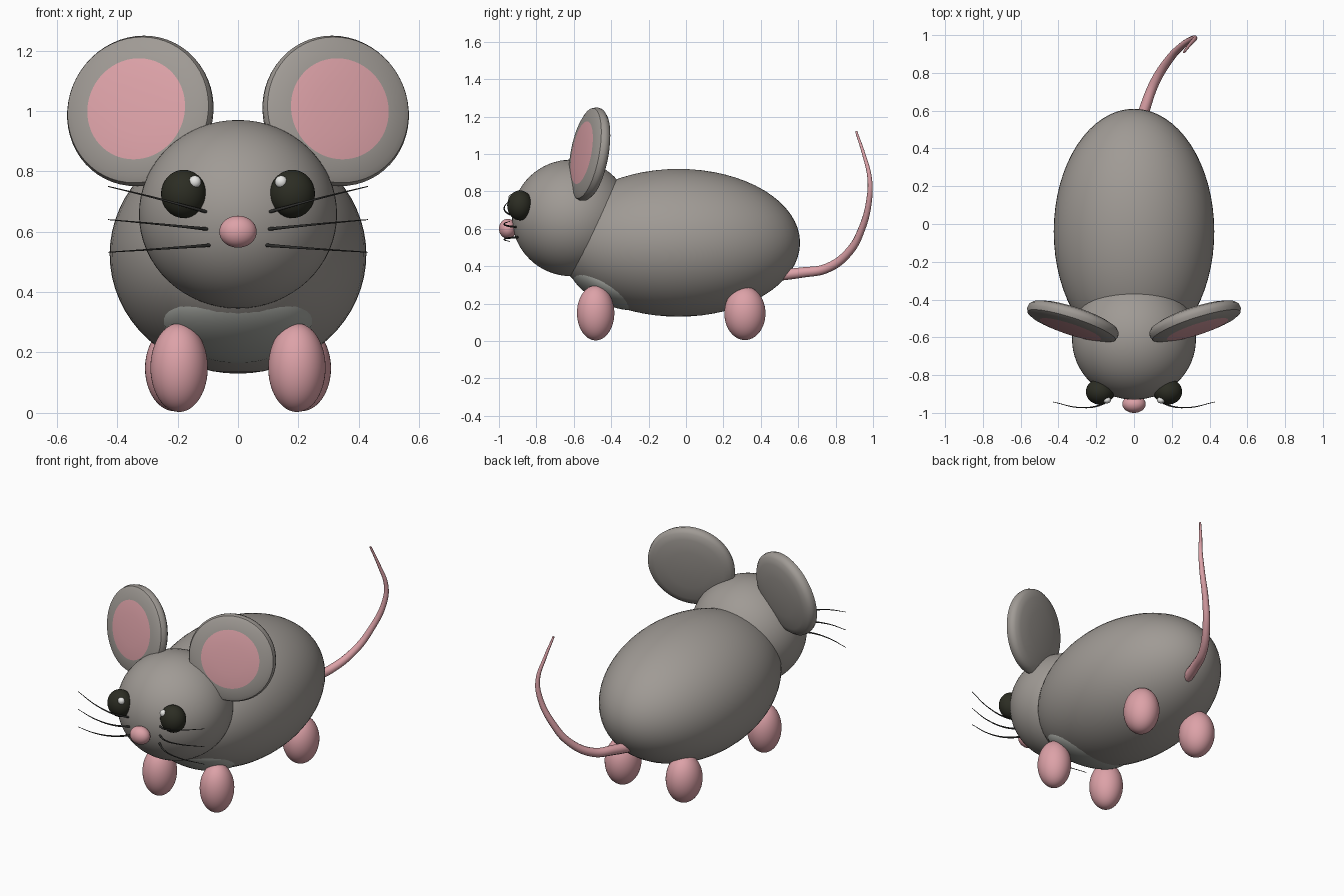
import bpy
import bmesh
from math import radians, hypot, pi
from mathutils import Matrix, Vector

cube = bpy.data.objects.get("Cube")
if cube:
    bpy.data.objects.remove(cube, do_unlink=True)


def material(name, rgb, rough=0.6):
    mat = bpy.data.materials.new(name)
    mat.use_nodes = True
    mat.diffuse_color = (*rgb, 1)
    node = mat.node_tree.nodes["Principled BSDF"]
    node.inputs["Base Color"].default_value = (*rgb, 1)
    node.inputs["Roughness"].default_value = rough
    return mat


GREY = material("grey fur", (0.35, 0.325, 0.30))
BELLY = material("pale belly fur", (0.39, 0.40, 0.37))
PINK = material("pink skin", (0.72, 0.36, 0.39))
BLACK = material("eye black", (0.025, 0.026, 0.017))
WHITE = material("eye glint", (0.8, 0.8, 0.78))
DARK = material("whisker dark", (0.03, 0.03, 0.028))


def add_object(name, bm, mats, matrix):
    mesh = bpy.data.meshes.new(name)
    bm.normal_update()
    bm.to_mesh(mesh)
    bm.free()
    for mat in mats:
        mesh.materials.append(mat)
    obj = bpy.data.objects.new(name, mesh)
    obj.matrix_world = matrix
    bpy.context.collection.objects.link(obj)
    bpy.ops.object.select_all(action="DESELECT")
    obj.select_set(True)
    bpy.context.view_layer.objects.active = obj
    bpy.ops.object.shade_smooth_by_angle(angle=radians(40))
    return obj


def ellipsoid(name, centre, radii, mat, tilt=0, segments=48):
    bm = bmesh.new()
    bmesh.ops.create_uvsphere(bm, u_segments=segments, v_segments=segments // 2, radius=1)
    bmesh.ops.scale(bm, verts=bm.verts, vec=radii)
    place = Matrix.Translation(centre) @ Matrix.Rotation(radians(tilt), 4, "X")
    return add_object(name, bm, [mat], place)


def tapered_tube(name, points, start, end, mat):
    curve = bpy.data.curves.new(name, "CURVE")
    curve.dimensions = "3D"
    curve.bevel_depth = 1
    curve.bevel_resolution = 3
    curve.resolution_u = 8
    curve.use_fill_caps = True
    spline = curve.splines.new("BEZIER")
    spline.bezier_points.add(len(points) - 1)
    for i, (bp, co) in enumerate(zip(spline.bezier_points, points)):
        bp.co = co
        bp.handle_left_type = bp.handle_right_type = "AUTO"
        bp.radius = start + (end - start) * i / (len(points) - 1)
    curve.materials.append(mat)
    obj = bpy.data.objects.new(name, curve)
    bpy.context.collection.objects.link(obj)
    bpy.ops.object.select_all(action="DESELECT")
    obj.select_set(True)
    bpy.context.view_layer.objects.active = obj
    bpy.ops.object.convert(target="MESH")
    bpy.ops.object.shade_smooth_by_angle(angle=radians(50))


def ear(name, side):
    # Lathed disc: softly domed front and back around a thick rim
    profile = [(0, -0.048), (0.09, -0.046), (0.17, -0.04), (0.225, -0.03), (0.245, -0.02),
               (0.253, 0), (0.25, 0.02), (0.235, 0.035), (0.2, 0.047), (0.12, 0.057), (0, 0.062)]
    bm = bmesh.new()
    verts = [bm.verts.new((r, y, 0)) for r, y in profile]
    edges = [bm.edges.new(pair) for pair in zip(verts, verts[1:])]
    bmesh.ops.spin(bm, geom=verts + edges, cent=(0, 0, 0), axis=(0, 1, 0),
                   angle=2 * pi, steps=56)
    bmesh.ops.remove_doubles(bm, verts=bm.verts, dist=0.0005)
    bmesh.ops.recalc_face_normals(bm, faces=bm.faces)
    # Pink inner ear on the front
    for face in bm.faces:
        c = face.calc_center_median()
        face.material_index = int(c.y < 0 and hypot(c.x, c.z) < 0.17)
    place = (Matrix.Translation((side * 0.325, -0.52, 1.0))
             @ Matrix.Rotation(side * radians(18), 4, "Z")
             @ Matrix.Rotation(radians(-10), 4, "X"))
    add_object(name, bm, [GREY, PINK], place)


# Body, chest patch, head and nose
ellipsoid("body", (0, -0.04, 0.525), (0.425, 0.65, 0.395), GREY, segments=64)
ellipsoid("belly_patch", (0, -0.403, 0.315), (0.25, 0.24, 0.12), BELLY, tilt=-26)
ellipsoid("head", (0, -0.61, 0.658), (0.328, 0.32, 0.312), GREY, segments=64)
ellipsoid("nose", (0, -0.953, 0.6), (0.062, 0.047, 0.053), PINK, segments=32)

# Paired parts
for label, s in (("left", 1), ("right", -1)):
    ear(f"{label}_ear", s)
    ellipsoid(f"{label}_eye", (s * 0.18, -0.888, 0.725), (0.075, 0.068, 0.08), BLACK, segments=32)
    ellipsoid(f"{label}_eye_glint", (s * 0.143, -0.932, 0.765), (0.021, 0.018, 0.021), WHITE,
              segments=16)
    ellipsoid(f"{label}_front_leg", (s * 0.195, -0.483, 0.15), (0.095, 0.1, 0.147), PINK)
    ellipsoid(f"{label}_hind_leg", (s * 0.208, 0.315, 0.148), (0.1, 0.11, 0.143), PINK)
    # Whiskers sweep forward, then back at the tips
    for row, root_z, tip_z in (("upper", 0.663, 0.75), ("middle", 0.608, 0.64),
                               ("lower", 0.555, 0.532)):
        path = [Vector((s * x, y, root_z + (tip_z - root_z) * t))
                for x, y, t in ((0.095, -0.9, 0), (0.17, -0.955, 0.24),
                                (0.28, -0.972, 0.58), (0.43, -0.942, 1))]
        tapered_tube(f"{label}_{row}_whisker", path, 0.006, 0.0015, DARK)

# Tail
tapered_tube("tail", [(0.02, 0.48, 0.35), (0.06, 0.62, 0.366), (0.11, 0.75, 0.388),
                      (0.185, 0.87, 0.475), (0.25, 0.94, 0.6), (0.31, 0.98, 0.76),
                      (0.322, 0.982, 0.87), (0.295, 0.95, 1.0), (0.265, 0.91, 1.12)],
             0.032, 0.006, PINK)
